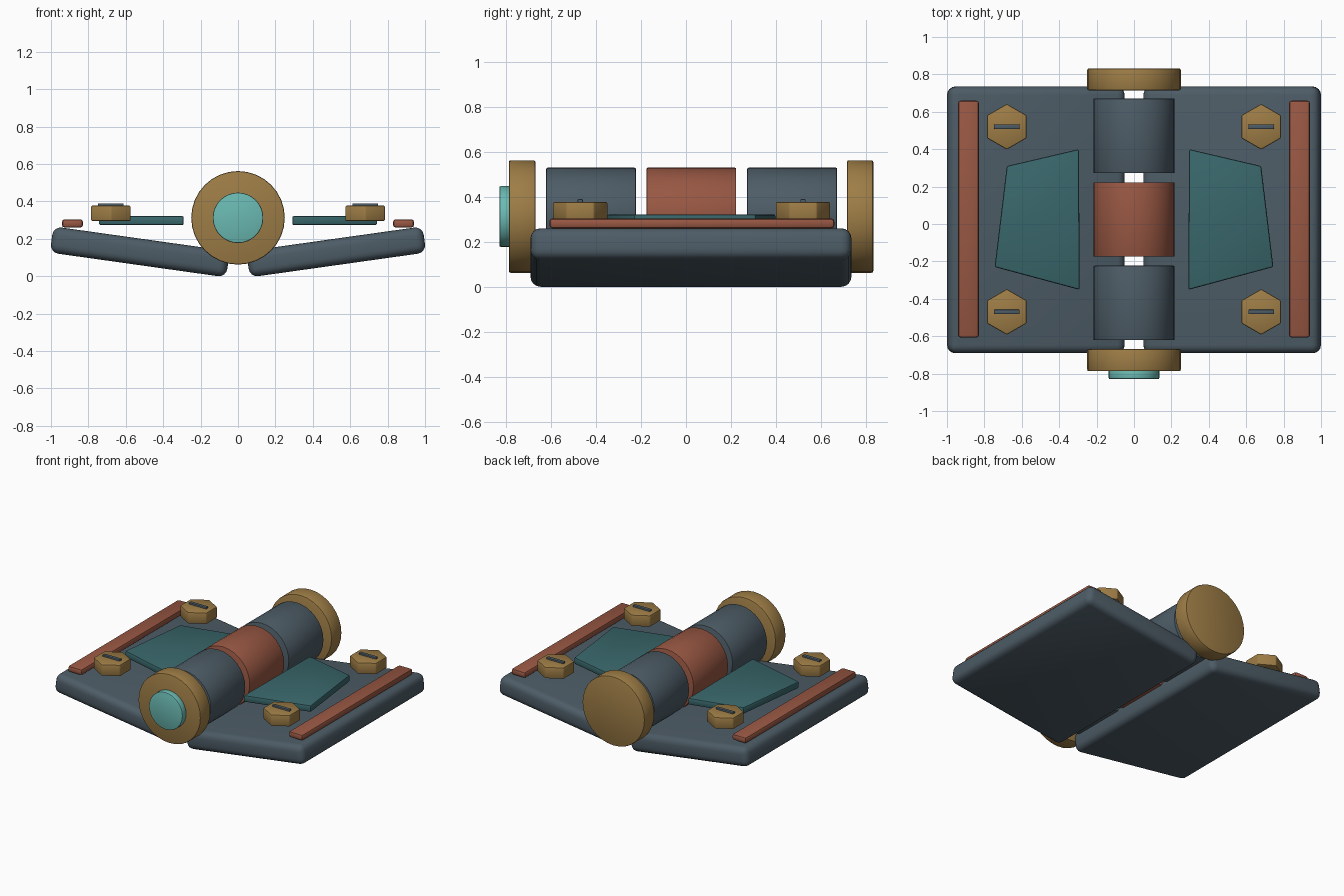
import bpy, bmesh, math
from mathutils import Matrix

if "Cube" in bpy.data.objects:
    bpy.data.objects.remove(bpy.data.objects["Cube"])


def material(name, r, g, b):
    m = bpy.data.materials.new(name)
    lin = [(c / 255 / 12.92) if c < 10 else ((c / 255 + 0.055) / 1.055) ** 2.4 for c in (r, g, b)]
    m.diffuse_color = (*lin, 1)
    m.use_nodes = True
    m.node_tree.nodes["Principled BSDF"].inputs["Base Color"].default_value = m.diffuse_color
    return m


SLATE = material("slate", 77, 92, 102)
BRASS = material("brass", 158, 125, 70)
RUST = material("rust", 152, 87, 67)
TEAL = material("dark_teal", 57, 103, 107)
AQUA = material("aqua", 107, 186, 179)


def finish(name, bm, mat, bevel, segments=2, smooth=True):
    """Turn a bmesh into an object with rounded edges."""
    bmesh.ops.recalc_face_normals(bm, faces=bm.faces)
    mesh = bpy.data.meshes.new(name)
    bm.to_mesh(mesh)
    bm.free()
    mesh.materials.append(mat)
    ob = bpy.data.objects.new(name, mesh)
    bpy.context.collection.objects.link(ob)
    bpy.context.view_layer.objects.active = ob
    ob.select_set(True)
    if bevel:
        mod = ob.modifiers.new("rounded_edges", 'BEVEL')
        mod.width = bevel
        mod.segments = segments
        mod.limit_method = 'ANGLE'
        mod.angle_limit = math.radians(35)
        bpy.ops.object.modifier_apply(modifier=mod.name)
    if smooth:
        bpy.ops.object.shade_smooth_by_angle(angle=math.radians(32))
    ob.select_set(False)
    return ob


def box(name, centre, size, mat, bevel, segments=2, tilt=0):
    bm = bmesh.new()
    bmesh.ops.create_cube(bm, size=1)
    bmesh.ops.scale(bm, vec=size, verts=bm.verts)
    ob = finish(name, bm, mat, bevel, segments)
    ob.location = centre
    ob.rotation_euler.y = tilt
    return ob


AXIS_Z = 0.312


def barrel(name, y0, y1, radius, mat, bevel):
    """Cylinder lying along the hinge axis."""
    bm = bmesh.new()
    bmesh.ops.create_cone(bm, cap_ends=True, segments=32, radius1=radius,
                          radius2=radius, depth=y1 - y0,
                          matrix=Matrix.Rotation(math.pi / 2, 4, 'X'))
    ob = finish(name, bm, mat, bevel)
    ob.location = (0, (y0 + y1) / 2, AXIS_Z)


def prism(name, points, z0, z1, mat, bevel):
    """Extruded flat outline."""
    bm = bmesh.new()
    face = bm.faces.new([bm.verts.new((x, y, z0)) for x, y in points])
    up = bmesh.ops.extrude_face_region(bm, geom=[face])["geom"]
    bmesh.ops.translate(bm, vec=(0, 0, z1 - z0),
                        verts=[v for v in up if isinstance(v, bmesh.types.BMVert)])
    return finish(name, bm, mat, bevel)


# Knuckles, end caps and the button on the front cap
barrel("front_knuckle", -0.621, -0.223, 0.217, SLATE, 0.005)
barrel("middle_knuckle", -0.175, 0.223, 0.217, RUST, 0.005)
barrel("back_knuckle", 0.272, 0.671, 0.217, SLATE, 0.005)
barrel("front_cap", -0.787, -0.669, 0.25, BRASS, 0.008)
barrel("back_cap", 0.715, 0.832, 0.25, BRASS, 0.008)
barrel("button", -0.829, -0.78, 0.135, AQUA, 0.006)

PANEL = [(0.295, 0.40), (0.68, 0.31), (0.745, -0.23), (0.29, -0.352)]

for side, s in (("right", 1), ("left", -1)):
    # Tilted leaf, edge strip and inset panel
    box(side + "_leaf", (0.525 * s, 0.022, 0.13), (0.952, 1.426, 0.141),
        SLATE, 0.045, 4, tilt=math.radians(-8 * s))
    box(side + "_edge_strip", (0.885 * s, 0.026, 0.282), (0.112, 1.266, 0.044), RUST, 0.014)
    prism(side + "_panel", [(x * s, y) for x, y in PANEL], 0.273, 0.322, TEAL, 0.01)
    # Hexagonal bolts with slots
    for end, y in (("front", -0.47), ("back", 0.52)):
        label = f"{side}_{end}_bolt"
        hexagon = [(0.68 * s + 0.122 * math.sin(i * math.pi / 3),
                    y + 0.122 * math.cos(i * math.pi / 3)) for i in range(6)]
        prism(label, hexagon, 0.295, 0.377, BRASS, 0.007)
        box(label + "_slot", (0.68 * s, y, 0.379), (0.138, 0.024, 0.02), SLATE, 0.004)
